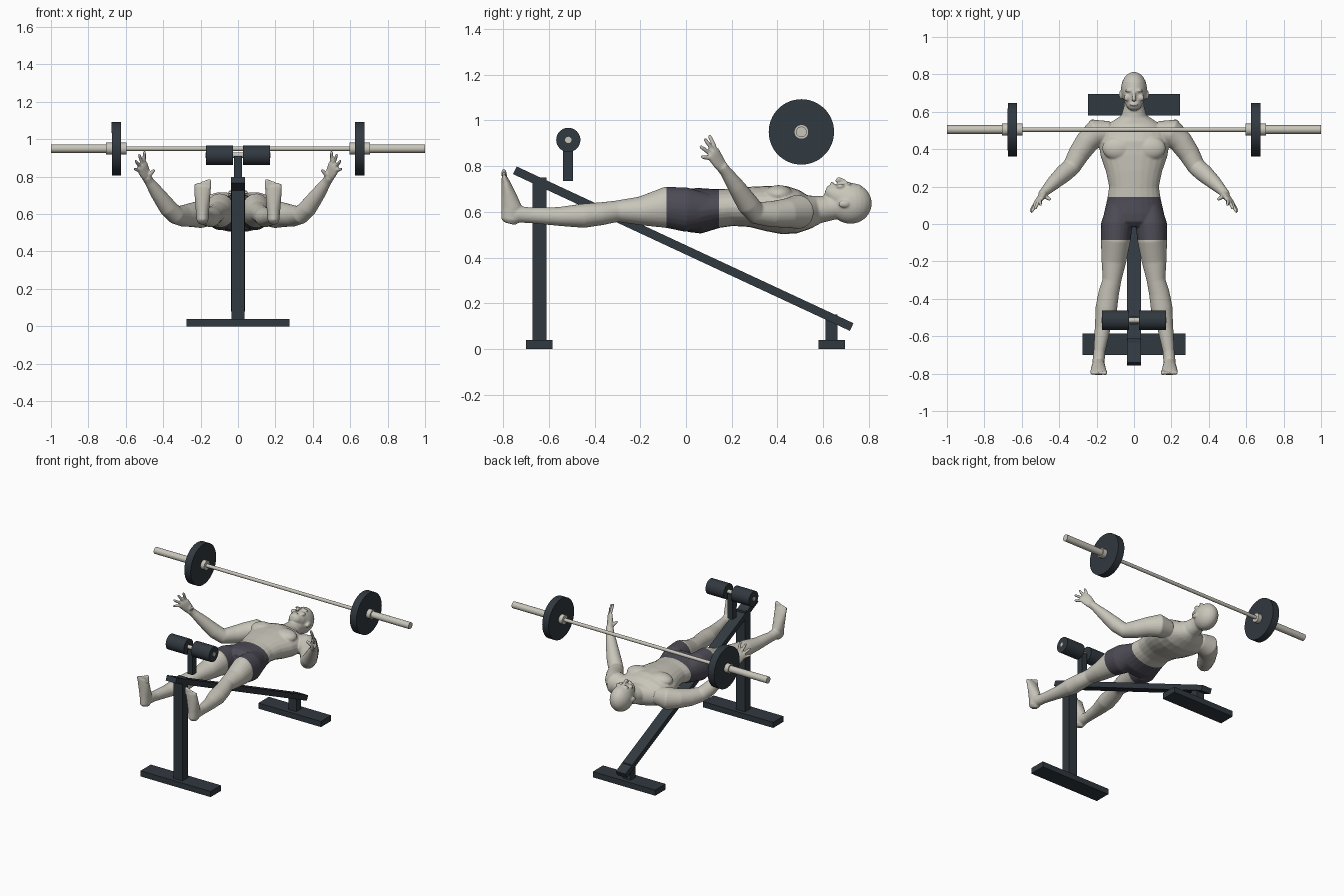
import bpy, bmesh, math
from mathutils import Vector, Matrix

if "Cube" in bpy.data.objects:
    bpy.data.objects.remove(bpy.data.objects["Cube"], do_unlink=True)


def material(name, *rgb):
    mat = bpy.data.materials.new(name)
    mat.use_nodes = True
    mat.diffuse_color = (*rgb, 1)
    mat.node_tree.nodes["Principled BSDF"].inputs["Base Color"].default_value = (*rgb, 1)
    return mat


pale = material("pale stone", .58, .56, .49)
dark = material("dark steel", .03, .04, .05)
cloth = material("charcoal cloth", .075, .07, .09)


def finish(name, bm, mat, angle=None):
    """Turn a bmesh into a named object, smooth-shaded if an angle is given."""
    bmesh.ops.recalc_face_normals(bm, faces=bm.faces)
    mesh = bpy.data.meshes.new(name)
    bm.to_mesh(mesh)
    bm.free()
    mesh.materials.append(mat)
    if angle:
        for face in mesh.polygons:
            face.use_smooth = True
        mesh.set_sharp_from_angle(angle=math.radians(angle))
    obj = bpy.data.objects.new(name, mesh)
    bpy.context.collection.objects.link(obj)
    return obj


def box(name, low, high):
    low, high = Vector(low), Vector(high)
    bm = bmesh.new()
    place = Matrix.Translation((low + high) / 2) @ Matrix.Diagonal((*(high - low), 1))
    bmesh.ops.create_cube(bm, size=1, matrix=place)
    return finish(name, bm, dark)


def rod(name, start, end, radius, y, z, mat, sides=32):
    """Cylinder lying along x."""
    bm = bmesh.new()
    place = Matrix.Translation(((start + end) / 2, y, z)) @ Matrix.Rotation(math.pi / 2, 4, "Y")
    bmesh.ops.create_cone(bm, cap_ends=True, segments=sides, radius1=radius,
                          radius2=radius, depth=abs(end - start), matrix=place)
    return finish(name, bm, mat, 40)


# Bench frame
box("front_foot_bar", (-.275, -.70, 0), (.275, -.585, .04))
box("rear_foot_bar", (-.245, .58, 0), (.245, .695, .04))
box("front_post", (-.035, -.672, .04), (.035, -.611, .75))
box("rear_post", (-.03, .611, .04), (.03, .664, .15))
box("roller_bracket", (-.021, -.538, .735), (.021, -.494, .91))

# Sloping beam
start, end = Vector((0, -.749, .782)), Vector((0, .725, .096))
span = end - start
beam = box("sloping_beam", (-.038, -span.length / 2, -.0185), (.038, span.length / 2, .0185))
beam.location = (start + end) / 2
beam.rotation_euler.x = math.atan2(span.z, span.y)

# Leg rollers, then the barbell
rod("roller_axle", -.174, .174, .014, -.515, .915, pale)
rod("grip_bar", -.62, .62, .012, .505, .95, pale)
for s, side in ((1, "left"), (-1, "right")):
    rod(side + "_leg_roller", s * .028, s * .17, .053, -.515, .915, dark)
    rod(side + "_weight_plate", s * .625, s * .675, .143, .505, .95, dark, 64)
    rod(side + "_inner_collar", s * .597, s * .626, .032, .505, .95, pale)
    rod(side + "_outer_collar", s * .674, s * .705, .032, .505, .95, pale)
    rod(side + "_sleeve", s * .70, s * 1.0, .023, .505, .95, pale)


# Figure: lofted limbs fused into one skin
body = bmesh.new()


def loft(sections, s=1, side=(1, 0, 0), sides=24):
    """Elliptical rings (x, y, z, radius along side, other radius) along a path."""
    centres = [Vector(p[:3]) for p in sections]
    rings = []
    for i, p in enumerate(sections):
        tangent = (centres[min(i + 1, len(centres) - 1)] - centres[max(i - 1, 0)]).normalized()
        u = Vector(side)
        u = (u - tangent * u.dot(tangent)).normalized()
        v = tangent.cross(u)
        ring = []
        for k in range(sides):
            a = math.tau * k / sides
            co = centres[i] + u * math.cos(a) * p[3] + v * math.sin(a) * p[-1]
            ring.append(body.verts.new((co.x * s, co.y, co.z)))
        rings.append(ring)
    for lower, upper in zip(rings, rings[1:]):
        for k in range(sides):
            n = (k + 1) % sides
            body.faces.new((lower[k], lower[n], upper[n], upper[k]))
    body.faces.new(rings[0])
    body.faces.new(rings[-1])


def blob(centre, radii, s=1):
    place = Matrix.Translation((centre[0] * s, *centre[1:])) @ Matrix.Diagonal((*radii, 1))
    bmesh.ops.create_uvsphere(body, u_segments=24, v_segments=16, radius=1, matrix=place)


def digit(base, tip, radius, s):
    base, tip = Vector(base), Vector(tip)
    path = [(*base.lerp(tip, t), radius * f)
            for t, f in ((0, 1), (.5, 1), (.85, .9), (1, .5))]
    loft(path, s, (.3, .9, .1), 12)


torso = [(-.015, .607, .10, .07), (.01, .607, .155, .095), (.06, .605, .16, .10),
         (.14, .615, .142, .085), (.20, .62, .133, .082), (.28, .622, .15, .088),
         (.36, .615, .178, .10), (.43, .608, .19, .106), (.49, .60, .19, .095),
         (.54, .60, .13, .073), (.58, .61, .068, .06), (.63, .617, .054, .055),
         (.68, .63, .05, .055)]
loft([(0, *p) for p in torso])

# Head and face
blob((0, .72, .637), (.07, .093, .089))
jaw = [(.611, .695, .02, .018), (.625, .69, .037, .032), (.66, .673, .054, .055),
       (.70, .66, .063, .071), (.75, .65, .06, .07)]
loft([(0, *p) for p in jaw])
loft([(0, .708, .724, .007), (0, .685, .738, .009), (0, .667, .743, .012),
      (0, .66, .73, .01)])
blob((0, .639, .722), (.022, .008, .01))

leg = [(.085, .10, .61, .06, .07), (.092, 0, .61, .084, .097), (.098, -.09, .62, .079, .09),
       (.108, -.20, .604, .066, .063), (.118, -.30, .603, .05, .047),
       (.135, -.37, .592, .055, .05), (.148, -.45, .583, .058, .053),
       (.168, -.56, .58, .042, .041), (.185, -.68, .585, .031, .034),
       (.19, -.74, .59, .033, .037), (.19, -.77, .59, .03, .035)]
foot = [(.19, -.77, .548, .018, .024), (.19, -.766, .565, .031, .043),
        (.19, -.763, .62, .036, .045), (.19, -.775, .67, .04, .034),
        (.19, -.787, .72, .044, .022), (.19, -.795, .752, .042, .013)]
arm = [(.13, .49, .60, .06), (.20, .49, .60, .075), (.25, .44, .595, .064),
       (.295, .375, .59, .057), (.335, .305, .596, .049), (.375, .27, .635, .048),
       (.43, .22, .71, .038), (.475, .175, .775, .026), (.49, .155, .80, .025)]
palm = [(.482, .168, .782, .024, .02), (.495, .145, .815, .034, .018),
        (.512, .121, .852, .041, .015), (.518, .113, .865, .036, .011)]
fan = Vector((.47, -.30, -.81))
knuckle = Vector((.516, .116, .86))
fingertips = [(.50, .10, .938), (.53, .08, .922), (.55, .06, .888), (.555, .065, .842)]

for s in (1, -1):
    loft(leg, s)
    loft(foot, s)
    loft(arm, s, (0, .3, 1))
    loft(palm, s, fan)
    for i, tip in enumerate(fingertips):
        digit(knuckle + fan * (i * .021 - .031), tip, .0095, s)
    digit((.48, .15, .80), (.447, .13, .838), .011, s)
    for i in range(5):
        x = .155 + i * .0175
        digit((x, -.793, .735), (x, -.798, .787 - i * .006), .0125 if i == 0 else .0095, s)
    # Chest muscle, ear, brow and cheek
    blob((.085, .405, .675), (.085, .065, .042), s)
    blob((.071, .69, .635), (.009, .024, .016), s)
    blob((.027, .713, .722), (.024, .008, .009), s)
    blob((.038, .675, .712), (.017, .018, .012), s)

raw = finish("figure_form", body, pale)
remesh = raw.modifiers.new("fuse", "REMESH")
remesh.mode = "VOXEL"
remesh.voxel_size = .005
relax = raw.modifiers.new("relax", "SMOOTH")
relax.factor = .5
relax.iterations = 5
bpy.context.view_layer.update()
fused = bpy.data.meshes.new_from_object(raw.evaluated_get(bpy.context.evaluated_depsgraph_get()))
bpy.data.objects.remove(raw, do_unlink=True)

# Cut clean hems, then colour the shorts between them
hem, waist = -.085, .145
bm = bmesh.new()
bm.from_mesh(fused)
for y in (hem, waist):
    bmesh.ops.bisect_plane(bm, geom=bm.verts[:] + bm.edges[:] + bm.faces[:],
                           plane_co=(0, y, 0), plane_no=(0, 1, 0))
for face in bm.faces:
    c = face.calc_center_median()
    face.smooth = True
    face.material_index = int(hem < c.y < waist and abs(c.x) < .3)
figure = finish("reclining_figure", bm, pale)
figure.data.materials.append(cloth)
